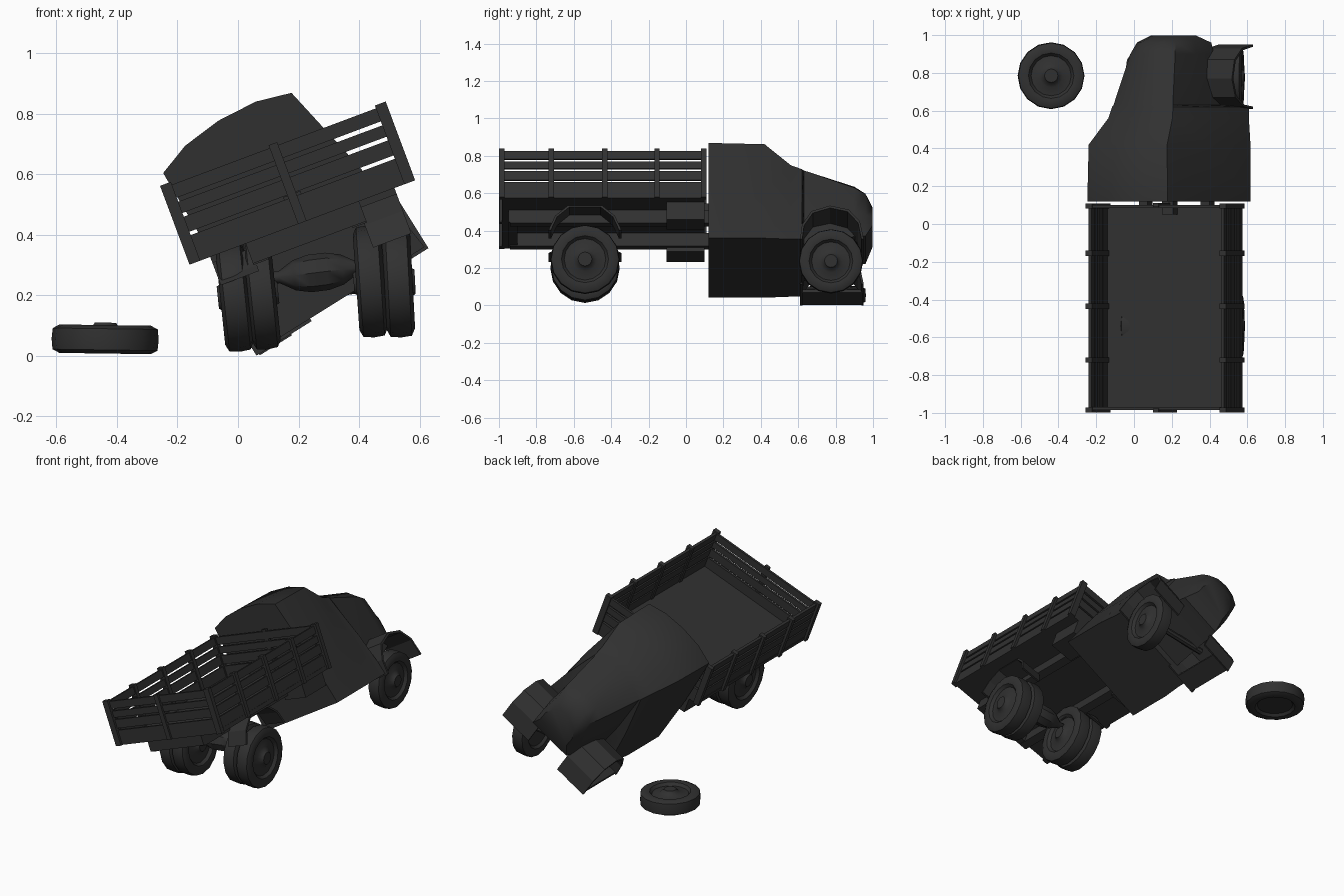
import bpy, bmesh, math
from mathutils import Matrix, Vector

if "Cube" in bpy.data.objects:
    bpy.data.objects.remove(bpy.data.objects["Cube"])

mat = bpy.data.materials.new("charcoal")
mat.diffuse_color = (0.03, 0.03, 0.03, 1)
mat.use_nodes = True
mat.node_tree.nodes["Principled BSDF"].inputs["Base Color"].default_value = mat.diffuse_color


def frame(x, y, z, roll):
    """Local frame rolled about the long axis; positive roll lifts the +x side."""
    return Matrix.Translation((x, y, z)) @ Matrix.Rotation(-math.radians(roll), 4, 'Y')


BED = frame(0.2125, 0, 0.44, 20.5)
CAB = frame(0.165, 0, 0.466, 32)


def finish(name, bm, M, smooth=None):
    bmesh.ops.transform(bm, matrix=M, verts=bm.verts)
    bmesh.ops.recalc_face_normals(bm, faces=bm.faces)
    me = bpy.data.meshes.new(name)
    bm.to_mesh(me)
    bm.free()
    me.materials.append(mat)
    ob = bpy.data.objects.new(name, me)
    bpy.context.collection.objects.link(ob)
    if smooth:
        bpy.ops.object.select_all(action='DESELECT')
        ob.select_set(True)
        bpy.context.view_layer.objects.active = ob
        bpy.ops.object.shade_smooth_by_angle(angle=math.radians(smooth))
    return ob


def skin(name, rings, M, smooth=None):
    """Closed loft through equal-length rings, capped at both ends."""
    bm = bmesh.new()
    vs = [[bm.verts.new(p) for p in r] for r in rings]
    n = len(rings[0])
    for a, b in zip(vs, vs[1:]):
        for i in range(n):
            j = (i + 1) % n
            bm.faces.new((a[i], a[j], b[j], b[i]))
    bm.faces.new(vs[0])
    bm.faces.new(vs[-1])
    return finish(name, bm, M, smooth)


def box(name, u0, u1, y0, y1, v0, v1, M):
    ring = [(y0, v0), (y1, v0), (y1, v1), (y0, v1)]
    return skin(name, [[(u, y, v) for y, v in ring] for u in (u0, u1)], M)


def arch(name, pts, u0, u1, M, inner):
    """Bent band following pts (y, v), scaled inward for its thickness."""
    cy = (pts[0][0] + pts[-1][0]) / 2
    base = pts[0][1]
    low = [(cy + (y - cy) * inner, base + (v - base) * inner) for y, v in pts]
    rings = [[(u0, *p), (u1, *p), (u1, *q), (u0, *q)] for p, q in zip(pts, low)]
    return skin(name, rings, M)


def lathe(name, profile, M, sides=16, smooth=40):
    """Profile of (radius, height) turned about local z."""
    rings = [[(r * math.cos(2 * math.pi * i / sides), r * math.sin(2 * math.pi * i / sides), h)
              for i in range(sides)] for r, h in profile]
    return skin(name, rings, M, smooth)


def wheel(name, x, y, z, tilt, side=1, r=0.185):
    """Upright wheel with the hub facing +x (side 1) or -x (side -1)."""
    M = frame(x, y, z, tilt) @ Matrix.Rotation(side * math.pi / 2, 4, 'Y')
    return lathe(name, [(p * r, h) for p, h in TYRE], M)


TYRE = [(0.1, -0.03), (0.6, -0.03), (0.68, -0.045), (0.85, -0.047), (0.98, -0.035),
        (1.0, 0), (0.98, 0.035), (0.85, 0.047), (0.68, 0.042), (0.6, 0.025),
        (0.35, 0.03), (0.23, 0.045), (0.2, 0.055), (0.05, 0.055)]

# cargo bed floor
box("bed_floor", -0.385, 0.385, -0.985, 0.1, 0.0, 0.025, BED)

# slatted bed walls
for k, (v0, v1) in enumerate([(0, 0.09), (0.102, 0.155), (0.168, 0.208), (0.222, 0.268)]):
    for s in (-1, 1):
        box(f"side_slat_{k}", s * 0.367, s * 0.383, -0.98, 0.1, v0, v1, BED)
    box(f"tail_slat_{k}", -0.38, 0.38, -0.985, -0.97, v0, v1, BED)
    box(f"head_slat_{k}", -0.38, 0.38, 0.085, 0.1, v0, v1, BED)

# bed posts
for y in (-0.985, -0.72, -0.435, -0.155, 0.095):
    for s in (-1, 1):
        box("side_post", s * 0.36, s * 0.398, y - 0.014, y + 0.014, 0.0, 0.278, BED)
for y in (-0.987, 0.1):
    box("end_post", -0.015, 0.015, y - 0.01, y + 0.01, 0.0, 0.278, BED)

# chassis
for s in (-1, 1):
    box("frame_rail", s * 0.15, s * 0.2, -0.94, 0.3, -0.075, 0.0, BED)
    box("side_tank", s * 0.17, s * 0.325, -0.105, 0.1, -0.1, 0.0, BED)
box("rear_crossmember", -0.2, 0.2, -0.95, -0.9, -0.07, 0.0, BED)
box("cab_link", -0.03, 0.03, 0.05, 0.2, 0.03, 0.1, BED)

# rear fenders
for s, low, name in ((1, -0.16, "rear_fender_right"), (-1, -0.1, "rear_fender_left")):
    pts = [(-0.735, low), (-0.70, -0.08), (-0.63, -0.02),
           (-0.45, -0.02), (-0.38, -0.08), (-0.345, low)]
    arch(name, pts, s * 0.19, s * 0.325, BED, 0.93)

# rear dual wheels and axle
wheel("rear_wheel_left_outer", -0.012, -0.54, 0.197, 6, -1)
wheel("rear_wheel_left_inner", 0.078, -0.54, 0.205, 6, 1)
wheel("rear_wheel_right_inner", 0.437, -0.54, 0.245, 4, -1)
wheel("rear_wheel_right_outer", 0.53, -0.54, 0.245, 3, 1)
axle = frame(0.265, -0.54, 0.275, 7) @ Matrix.Rotation(math.pi / 2, 4, 'Y')
lathe("rear_axle", [(0.02, -0.25), (0.02, -0.13), (0.05, -0.08), (0.062, -0.03),
                    (0.062, 0.03), (0.05, 0.08), (0.02, 0.13), (0.02, 0.25)], axle, 8)

# cab and hood: y, bottom half width, top half width, bottom, shoulder, crown
rings = []
for y, wb, wt, vb, vs, vc in [
        (0.12, 0.30, 0.25, -0.33, 0.335, 0.385), (0.42, 0.30, 0.245, -0.33, 0.33, 0.38),
        (0.56, 0.29, 0.20, -0.33, 0.22, 0.265), (0.62, 0.29, 0.19, -0.33, 0.20, 0.25),
        (0.63, 0.18, 0.185, -0.30, 0.195, 0.245), (0.90, 0.15, 0.14, -0.22, 0.11, 0.17),
        (0.96, 0.14, 0.12, -0.21, 0.08, 0.13), (0.997, 0.11, 0.09, -0.12, 0.0, 0.05)]:
    vm = vb + 0.5 * (vs - vb)
    half = [(wb, vb), ((wb + wt) / 2 + 0.01, vm), (wt, vs), (wt * 0.55, vc - 0.012)]
    ring = half + [(0, vc)] + [(-u, v) for u, v in reversed(half)]
    rings.append([(u - 0.08 * v, y, v) for u, v in ring])
skin("cab_and_hood", rings, CAB, 40)

# front fenders
pts = [(0.61, -0.34), (0.62, -0.25), (0.67, -0.165), (0.77, -0.13),
       (0.87, -0.155), (0.93, -0.23), (0.95, -0.34)]
for s, name in ((1, "front_fender_right"), (-1, "front_fender_left")):
    arch(name, pts, s * 0.12, s * 0.335, CAB, 0.93)
box("left_fender_plate", -0.325, -0.2, 0.62, 0.945, -0.345, -0.325, CAB)
front_axle = frame(0.33, 0.78, 0.215, 10) @ Matrix.Rotation(math.pi / 2, 4, 'Y')
lathe("front_axle", [(0.02, -0.2), (0.02, 0.2)], front_axle, 8)

# front wheel and the loose one lying on the ground
wheel("front_wheel_right", 0.53, 0.775, 0.235, 3, 1, 0.172)
M = Matrix.Translation((-0.439, 0.785, 0.054)) @ Matrix.Rotation(math.radians(0.8), 4, 'Y')
lathe("loose_wheel", [(p * 0.177, h) for p, h in TYRE], M)
